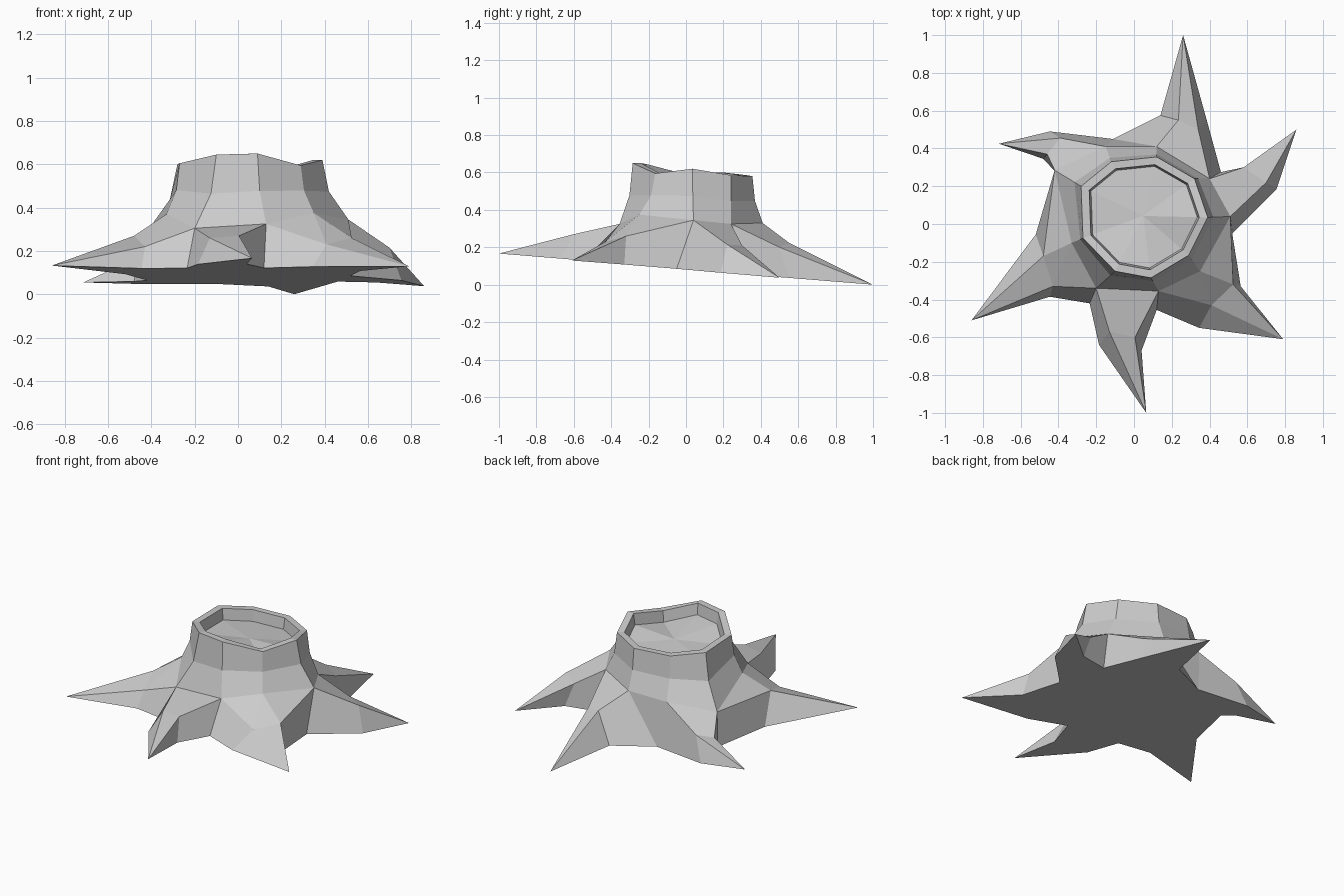
import bpy
import bmesh
from mathutils import Vector

default_cube = bpy.data.objects.get("Cube")
if default_cube:
    bpy.data.objects.remove(default_cube, do_unlink=True)

# One plain grey for the whole stump
grey = bpy.data.materials.new("weathered_grey")
grey.use_nodes = True
colour = (0.6, 0.6, 0.6, 1)
grey.diffuse_color = colour
grey.node_tree.nodes["Principled BSDF"].inputs["Base Color"].default_value = colour


def ground(x, y):
    """Point on the slightly sloping cut plane under the roots."""
    return Vector((x, y, 0.0845 - 0.0825 * y - 0.007 * x))


# Irregular trunk rings, counter-clockwise from the front right
rim = [Vector(p) for p in (
    (-.10, -.25, .645), (.09, -.285, .65), (.29, -.165, .595),
    (.39, .035, .62), (.32, .24, .585), (.12, .355, .58),
    (-.12, .33, .585), (-.28, .2, .6), (-.27, -.075, .605))]
flare = [Vector(p) for p in (
    (-.2, -.34, .305), (.13, -.355, .325), (.35, -.25, .375),
    (.51, .04, .345), (.4, .24, .325), (.12, .41, .33),
    (-.15, .41, .33), (-.42, .285, .29), (-.33, -.1, .37))]
count = len(rim)

# Waist follows the rim closely before the trunk flares out
waist = []
for top, low in zip(rim, flare):
    p = top.lerp(low, 0.25)
    p.z = top.lerp(low, 0.53).z
    waist.append(p)

# Each root: flare indices, ridge shoulders, tip, ground knees and the valleys beside it
roots = [
    dict(span=(0, 1), ridge=((-.13, -.57, .26), (.005, -.6, .27)), tip=(.065, -1),
         knees=((-.185, -.64), (.04, -.67)), valleys=((-.235, -.42), (.12, -.455))),
    dict(span=(1, 2, 3), ridge=((.41, -.43, .23), (.525, -.32, .26)), tip=(.79, -.61),
         knees=((.345, -.55), (.565, -.33)), valleys=((.12, -.455), (.52, -.05))),
    dict(span=(3, 4), ridge=((.7, .22, .215), (.58, .3, .21)), tip=(.86, .5),
         knees=((.755, .185), (.64, .31)), valleys=((.52, -.05), (.46, .275))),
    dict(span=(4, 5), ridge=((.34, .5, .2), (.235, .55, .225)), tip=(.26, 1),
         knees=((.385, .55), (.14, .575)), valleys=((.46, .275), (-.11, .45))),
    dict(span=(6, 7), ridge=((-.39, .455, .2), (-.46, .37, .17)), tip=(-.715, .425),
         knees=((-.445, .49), (-.48, .345)), valleys=((-.11, .45), (-.42, .28))),
    dict(span=(7, 8, 0), ridge=((-.48, -.17, .27), (-.43, -.33, .22)), tip=(-.86, -.51),
         knees=((-.52, -.055), (-.445, -.385)), valleys=((-.42, .28), (-.235, -.42))),
]


class Shell:
    """Collects faces and welds points that coincide."""

    def __init__(self):
        self.bm = bmesh.new()
        self.verts = {}

    def face(self, *points):
        corners = []
        for p in points:
            key = tuple(round(c, 4) for c in p)
            if key not in self.verts:
                self.verts[key] = self.bm.verts.new(p)
            corners.append(self.verts[key])
        self.bm.faces.new(corners)

    def bridge(self, lower, upper):
        for i in range(count):
            j = (i + 1) % count
            self.face(lower[i], lower[j], upper[j], upper[i])

    def finish(self, name):
        mesh = bpy.data.meshes.new(name)
        self.bm.normal_update()
        self.bm.to_mesh(mesh)
        self.bm.free()
        mesh.materials.append(grey)
        obj = bpy.data.objects.new(name, mesh)
        bpy.context.collection.objects.link(obj)


# Trunk wall with the rim and the sunken cut top
trunk = Shell()
centre = sum(rim, Vector()) / count
inner, floor = [], []
for p in rim:
    q = centre.lerp(p, 0.87)
    q.z = p.z
    inner.append(q)
    low = centre.lerp(p, 0.84)
    low.z = p.z - 0.07
    floor.append(low)
for lower, upper in ((flare, waist), (waist, rim), (rim, inner), (inner, floor)):
    trunk.bridge(lower, upper)
middle = sum(floor, Vector()) / count
for i in range(count):
    trunk.face(floor[i], floor[(i + 1) % count], middle)
trunk.finish("trunk")

# Spreading roots with their flat underside
skirt = Shell()
underside = []
for root in roots:
    ring = [flare[i] for i in root["span"]]
    near, far = (Vector(p) for p in root["ridge"])
    tip = ground(*root["tip"])
    knee_a, knee_b = (ground(*p) for p in root["knees"])
    valley_a, valley_b = (ground(*p) for p in root["valleys"])
    skirt.face(ring[0], valley_a, knee_a, near)
    skirt.face(near, knee_a, tip)
    skirt.face(near, tip, far)
    skirt.face(far, tip, knee_b)
    skirt.face(far, knee_b, valley_b, ring[-1])
    if len(ring) == 2:
        skirt.face(ring[0], near, far, ring[1])
    else:
        skirt.face(ring[0], near, ring[1])
        skirt.face(ring[1], near, far)
        skirt.face(ring[1], far, ring[2])
    underside += [valley_a, knee_a, tip, knee_b]
# Web between the two back roots
skirt.face(flare[5], ground(*roots[4]["valleys"][0]), flare[6])
skirt.face(*reversed(underside))
skirt.finish("roots")
